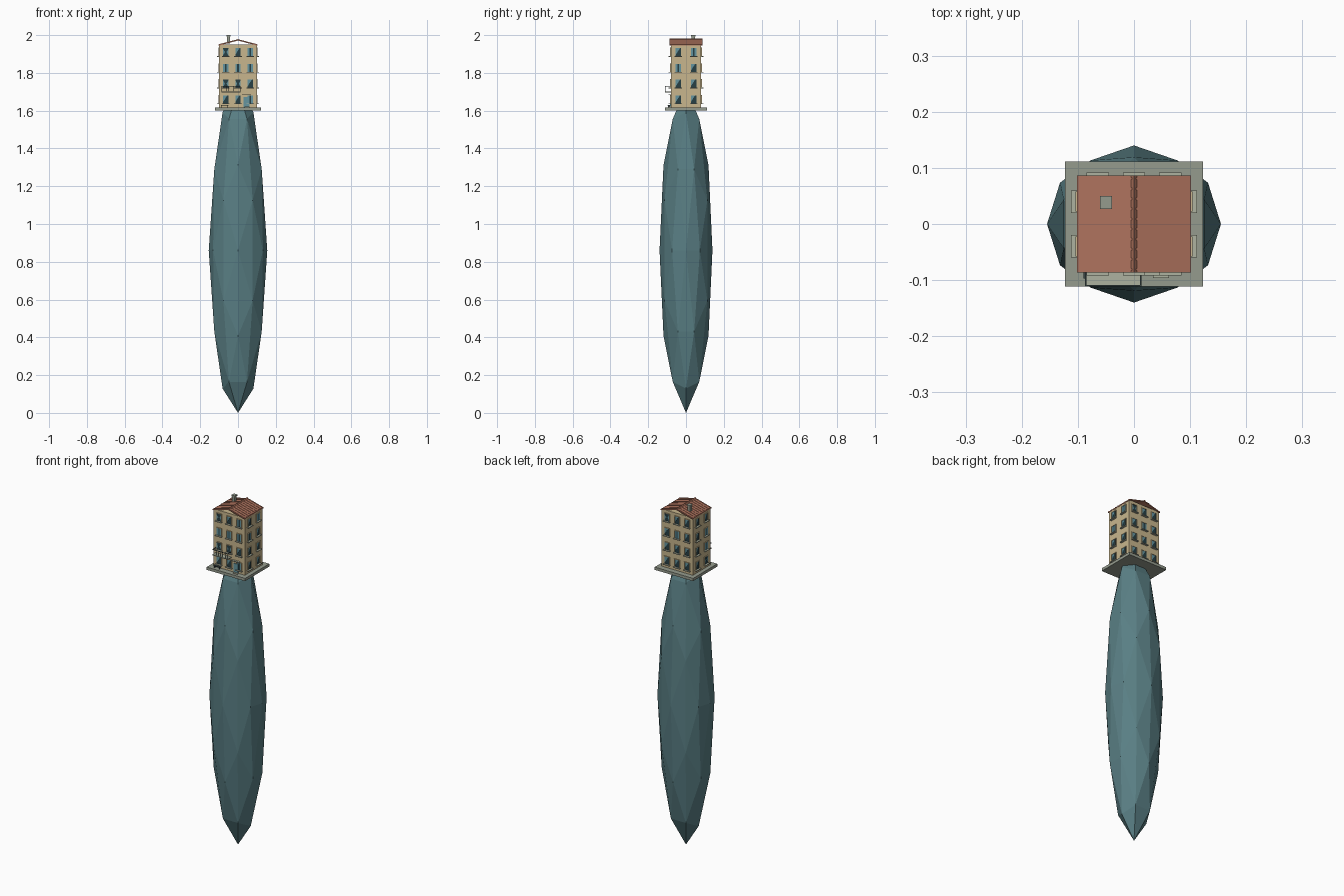
import bpy, bmesh, math, random
from mathutils import Matrix, Vector

if "Cube" in bpy.data.objects:
    bpy.data.objects.remove(bpy.data.objects["Cube"])

random.seed(4)
BASE, EAVE, RIDGE = 1.618, 1.95, 1.98
HX, HY = 0.10, 0.08


def mat(name, rgb):
    m = bpy.data.materials.new(name)
    m.diffuse_color = (*rgb, 1)
    m.use_nodes = True
    m.node_tree.nodes["Principled BSDF"].inputs["Base Color"].default_value = m.diffuse_color
    return m


ROCK = mat("teal_rock", (0.10, 0.21, 0.23))
STONE = mat("grey_stone", (0.30, 0.33, 0.27))
WALL = mat("cream_plaster", (0.58, 0.47, 0.27))
TILE = mat("clay_tile", (0.42, 0.17, 0.11))
GLASS = mat("dark_glass", (0.02, 0.05, 0.06))
CLOTH = mat("blue_curtain", (0.13, 0.30, 0.35))
SILL = mat("pale_sill", (0.42, 0.45, 0.35))
IRON = mat("dark_iron", (0.04, 0.06, 0.06))


def finish(bm, name, material):
    bmesh.ops.recalc_face_normals(bm, faces=bm.faces)
    me = bpy.data.meshes.new(name)
    bm.to_mesh(me)
    bm.free()
    me.materials.append(material)
    ob = bpy.data.objects.new(name, me)
    bpy.context.collection.objects.link(ob)
    return ob


def box(bm, x, y, z, m=Matrix()):
    """Box from (min, max) pairs, placed by a matrix."""
    c = Vector([(a + b) / 2 for a, b in (x, y, z)])
    s = Matrix.Diagonal([b - a for a, b in (x, y, z)] + [1])
    bmesh.ops.create_cube(bm, size=1, matrix=m @ Matrix.Translation(c) @ s)


def prism(bm, pts, y0, y1, m=Matrix()):
    """Polygon in the xz plane extruded along y."""
    a = [bm.verts.new(m @ Vector((x, y0, z))) for x, z in pts]
    b = [bm.verts.new(m @ Vector((x, y1, z))) for x, z in pts]
    n = len(pts)
    bm.faces.new(a)
    bm.faces.new(b[::-1])
    for i in range(n):
        bm.faces.new((a[i], a[(i + 1) % n], b[(i + 1) % n], b[i]))


# Faceted rock: subdivided icosahedron, standing on a two-fold axis
phi = (1 + 5 ** 0.5) / 2
corners = []
for s in (-1, 1):
    for t in (-phi, phi):
        corners += [Vector((s, 0, t)), Vector((0, t, s)), Vector((t, s, 0))]
mids = [(a + b) / 2 for i, a in enumerate(corners) for b in corners[:i] if (a - b).length < 2.1]
bm = bmesh.new()
for p in corners + mids:
    bm.verts.new(p.normalized())
bmesh.ops.convex_hull(bm, input=bm.verts[:])
bmesh.ops.transform(bm, matrix=Matrix.Translation((0, 0, 0.86)) @ Matrix.Diagonal((0.155, 0.14, 0.86, 1)), verts=bm.verts)
finish(bm, "hanging_rock", ROCK)

# Ground slab and house walls
bm = bmesh.new()
box(bm, (-0.123, 0.123), (-0.111, 0.111), (1.602, BASE))
finish(bm, "ground_slab", STONE)
bm = bmesh.new()
box(bm, (-HX, HX), (-HY, HY), (BASE, EAVE))
finish(bm, "house_walls", WALL)

# Roof: two thin slopes, tile ribs and a ridge cap
bm = bmesh.new()
for s in (-1, 1):
    e, r = (s * 0.102, EAVE), (0, RIDGE - 0.003)
    prism(bm, [e, r, (0, r[1] - 0.006), (e[0], e[1] - 0.006)], -0.0865, 0.0865)
    for i in range(10):
        y = -0.081 + i * 0.018
        prism(bm, [e, r, (0, r[1] + 0.0015), (e[0], e[1] + 0.0015)], y - 0.002, y + 0.002)
prism(bm, [(-0.005, RIDGE - 0.004), (0, RIDGE + 0.002), (0.005, RIDGE - 0.004)], -0.0865, 0.0865)
finish(bm, "tiled_roof", TILE)

# Chimney with cap
bm = bmesh.new()
box(bm, (-0.058, -0.042), (0.030, 0.047), (1.955, 1.993))
box(bm, (-0.061, -0.039), (0.027, 0.050), (1.992, 2.0))
finish(bm, "chimney", STONE)

# Windows on all four sides
frames, panes, curtains, sills = (bmesh.new() for _ in range(4))
W, H = 0.016, 0.021


def window(u, z, m):
    z0, z1 = z - H, z + H
    box(panes, (u - W, u + W), (-0.001, 0.002), (z0, z1), m)
    for s in (-1, 1):
        box(frames, (u + s * W - 0.0015, u + s * W + 0.0015), (-0.004, 0.002), (z0, z1), m)
    box(frames, (u - W - 0.0015, u + W + 0.0015), (-0.004, 0.002), (z1, z1 + 0.003), m)
    box(sills, (u - 0.02, u + 0.02), (-0.012, 0.002), (z0 - 0.004, z0), m)
    kind = random.choice(("drapes", "slant", "slant", "tied"))
    a, b = u - W, u + W
    if kind == "drapes":
        shapes = [[(a, z0), (u - 0.004, z0), (u - 0.004, z1), (a, z1)],
                  [(u + 0.004, z0), (b, z0), (b, z1), (u + 0.004, z1)]]
    elif kind == "slant":
        shapes = [[(a, z1), (u + 0.008, z1), (a, z0 + 0.004)]]
    else:
        shapes = [[(a, z0), (u - 0.004, z), (a, z1)], [(b, z0), (u + 0.004, z), (b, z1)]]
    for pts in shapes:
        prism(curtains, pts, -0.002, 0.0, m)


for k in range(4):
    dist, cols = (HY, (-0.065, 0, 0.065)) if k % 2 == 0 else (HX, (-0.04, 0.04))
    m = Matrix.Rotation(k * math.pi / 2, 4, 'Z') @ Matrix.Translation((0, -dist, 0))
    for z in (1.66, 1.743, 1.826, 1.91):
        for u in cols:
            window(u, z, m)
finish(frames, "window_frames", WALL)
finish(panes, "window_panes", GLASS)
finish(curtains, "window_curtains", CLOTH)
finish(sills, "window_sills", SILL)

# Front door with canopy and step
bm = bmesh.new()
box(bm, (0.03, 0.06), (-0.085, -0.079), (BASE, 1.672))
finish(bm, "front_door", CLOTH)
bm = bmesh.new()
box(bm, (0.02, 0.07), (-0.092, -0.079), (1.685, 1.689))
box(bm, (0.034, 0.062), (-0.096, -0.079), (BASE, 1.622))
finish(bm, "door_canopy_and_step", SILL)

# Bench beside the wall
bm = bmesh.new()
box(bm, (-0.09, -0.05), (-0.097, -0.085), (1.627, 1.631))
for x in (-0.087, -0.056):
    box(bm, (x, x + 0.003), (-0.096, -0.086), (BASE, 1.628))
finish(bm, "bench", IRON)

# Balcony floor and railing
bm = bmesh.new()
box(bm, (-0.087, 0.013), (-0.111, -0.079), (1.696, 1.701))
finish(bm, "balcony_floor", SILL)
bm = bmesh.new()
box(bm, (-0.087, 0.013), (-0.111, -0.109), (1.728, 1.731))
for x in (-0.087, 0.011):
    box(bm, (x, x + 0.002), (-0.111, -0.08), (1.728, 1.731))
for i in range(9):
    x = -0.087 + i * 0.01225
    box(bm, (x, x + 0.0015), (-0.1108, -0.1093), (1.70, 1.729))
finish(bm, "balcony_railing", IRON)
